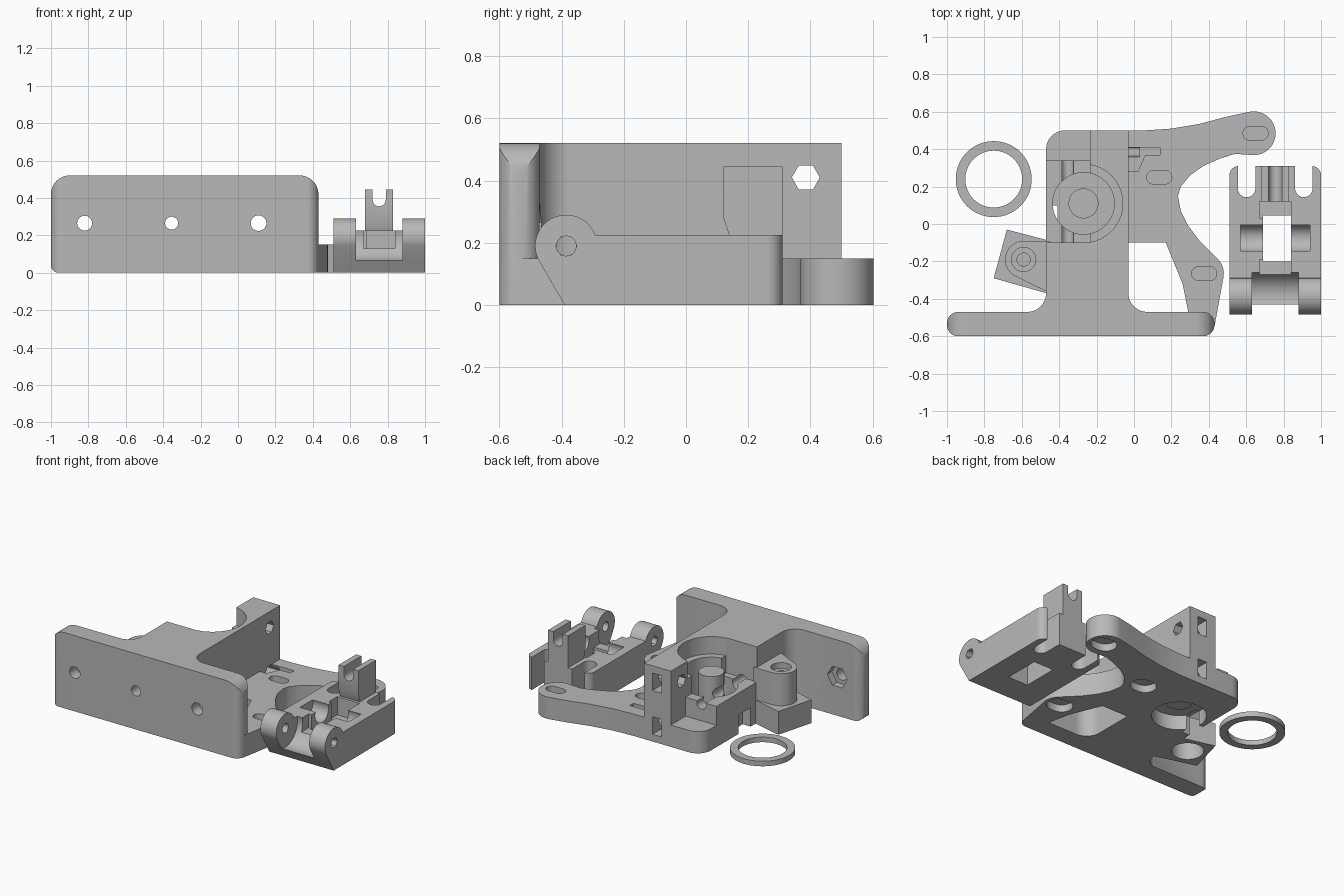
import bpy, bmesh, math
from mathutils import Vector

cube = bpy.data.objects.get("Cube")
if cube:
    bpy.data.objects.remove(cube, do_unlink=True)

gray = bpy.data.materials.new("plain gray")
gray.use_nodes = True
gray.diffuse_color = (0.48, 0.48, 0.48, 1)
gray.node_tree.nodes["Principled BSDF"].inputs["Base Color"].default_value = (0.48, 0.48, 0.48, 1)


def arc(u, v, r, a0, a1, n=10):
    """Points on an arc, angles in degrees."""
    steps = [math.radians(a0 + (a1 - a0) * i / n) for i in range(n + 1)]
    return [(u + r * math.cos(a), v + r * math.sin(a)) for a in steps]


def ring(u, v, r, n=40):
    return arc(u, v, r, 0, 360, n)[:-1]


def hexagon(u, v, r):
    return ring(u, v, r, 6)


def rounded(u0, u1, v0, v1, radii):
    """Rectangle with corner radii: low-low, high-low, high-high, low-high."""
    pts = []
    corners = [(u0, v0, 1, 1), (u1, v0, -1, 1), (u1, v1, -1, -1), (u0, v1, 1, -1)]
    for i, (u, v, su, sv) in enumerate(corners):
        r = radii[i]
        if r:
            pts += arc(u + su * r, v + sv * r, r, 180 + 90 * i, 270 + 90 * i)
        else:
            pts.append((u, v))
    return pts


def capsule(u, v, length, r):
    h = length / 2 - r
    return arc(u + h, v, r, -90, 90) + arc(u - h, v, r, 90, 270)


def prism(name, pts, lo, hi, axis="z"):
    """Extrude a profile along an axis."""
    place = {"x": lambda u, v, w: (w, u, v),
             "y": lambda u, v, w: (u, w, v),
             "z": lambda u, v, w: (u, v, w)}[axis]
    bm = bmesh.new()
    face = bm.faces.new([bm.verts.new(place(u, v, lo)) for u, v in pts])
    new = bmesh.ops.extrude_face_region(bm, geom=[face])["geom"]
    shift = Vector(place(0, 0, hi - lo))
    bmesh.ops.translate(bm, vec=shift, verts=[g for g in new if isinstance(g, bmesh.types.BMVert)])
    bmesh.ops.recalc_face_normals(bm, faces=bm.faces)
    mesh = bpy.data.meshes.new(name)
    bm.to_mesh(mesh)
    bm.free()
    mesh.materials.append(gray)
    obj = bpy.data.objects.new(name, mesh)
    bpy.context.collection.objects.link(obj)
    return obj


def box(x0, x1, y0, y1, z0, z1):
    return prism("block", [(x0, y0), (x1, y0), (x1, y1), (x0, y1)], z0, z1)


def combine(obj, others, operation):
    """Apply booleans one by one and remove the tools."""
    for other in others:
        mod = obj.modifiers.new("join", "BOOLEAN")
        mod.operation, mod.object, mod.solver = operation, other, "EXACT"
        graph = bpy.context.evaluated_depsgraph_get()
        mesh = bpy.data.meshes.new_from_object(obj.evaluated_get(graph))
        obj.modifiers.clear()
        obj.data = mesh
        bpy.data.objects.remove(other, do_unlink=True)
    return obj


def finish(obj):
    bpy.ops.object.select_all(action="DESELECT")
    obj.select_set(True)
    bpy.context.view_layer.objects.active = obj
    bpy.ops.object.shade_smooth_by_angle(angle=math.radians(30))


# Mounting plate, rounded both in elevation and in plan
body = prism("extruder_body", rounded(-1, 0.43, 0, 0.52, (0.04, 0, 0.1, 0.1)), -0.6, -0.47, "y")
combine(body, [prism("plan", rounded(-1, 0.43, -0.6, -0.47, (0.06,) * 4), -0.1, 0.7)], "INTERSECT")

# Central wall with fillets running into the plate
wall = prism("wall", [(-0.6, -0.5)] + arc(-0.57, -0.37, 0.1, -90, 0) + arc(-0.37, 0.4, 0.1, 180, 90)
             + [(-0.03, 0.5)] + arc(0.07, -0.37, 0.1, 180, 270) + [(0.1, -0.5)], 0, 0.52)
combine(wall, [box(-0.6, -0.235, 0.34, 0.6, 0.15, 0.6),
               box(-0.6, -0.235, -0.1, 0.36, 0.28, 0.6),
               prism("recess", ring(-0.27, 0.11, 0.21), 0.4, 0.6),
               prism("bore", ring(-0.27, 0.11, 0.165), 0.12, 0.6),
               prism("lower_bore", ring(-0.27, 0.11, 0.17), -0.1, 0.1),
               box(-0.55, -0.41, -0.03, 0.1, -0.1, 0.13)], "DIFFERENCE")

# Flat arm with two lobes and a strut back to the plate
arm = prism("arm", [(-0.1, 0.5), (0.05, 0.5), (0.2, 0.51), (0.35, 0.535), (0.5, 0.575)]
            + arc(0.64, 0.485, 0.117, 105, -100, 24)
            + [(0.54, 0.375), (0.46, 0.35), (0.37, 0.31), (0.3, 0.26), (0.25, 0.2), (0.235, 0.15),
               (0.25, 0.07), (0.29, -0.01), (0.35, -0.09)]
            + arc(0.37, -0.265, 0.11, 50, -10) + [(0.43, -0.55), (0.3, -0.55),
               (0.29, -0.47), (0.26, -0.32), (0.17, -0.1), (-0.1, -0.1)], 0, 0.15)

# Screw tab with a tilted foot and round boss
foot = prism("foot", [(-0.75, -0.29), (-0.45, -0.375), (-0.45, -0.09), (-0.68, -0.03)], 0, 0.16)
boss = prism("boss", arc(-0.59, -0.19, 0.1, 90, 240) + [(-0.45, -0.37), (-0.45, -0.09)], 0, 0.38)
pillar = prism("pillar", ring(-0.27, 0.11, 0.08), 0.09, 0.38)
combine(body, [wall, arm, foot, boss, pillar], "UNION")

cuts = [prism("boss_sink", ring(-0.59, -0.19, 0.065), 0.34, 0.5),
        prism("boss_hole", ring(-0.59, -0.19, 0.035), 0.15, 0.5),
        prism("foot_pocket", ring(-0.59, -0.19, 0.1), -0.1, 0.13)]
# Adjustment slots with round pockets underneath
for x, y in [(0.65, 0.485), (0.135, 0.25), (0.375, -0.265)]:
    cuts += [prism("slot", capsule(x, y, 0.135, 0.037), 0.06, 0.3),
             prism("pocket", capsule(x, y, 0.17, 0.07), -0.1, 0.05)]
# Plate holes, with nut recesses on the two outer ones
for x, r, depth in [(-0.82, 0.04, -0.3), (-0.355, 0.035, 0.7), (0.11, 0.042, -0.3)]:
    cuts.append(prism("plate_hole", ring(x, 0.265, r, 20), -0.7, depth, "y"))
    if depth < 0:
        cuts.append(prism("nut_recess", hexagon(x, 0.265, 0.075), -0.52, -0.4, "y"))
# Cross holes and nut slots in the tall block
for z in (0.41, 0.11):
    cuts += [prism("cross_hole", hexagon(0.385, z, 0.045), -0.4, 0.03, "x"),
             box(-0.165, -0.095, 0.33, 0.6, z - 0.06, z + 0.06)]
cuts.append(prism("notch", [(-0.03, 0.28), (0.02, 0.28), (0.06, 0.37), (0.14, 0.37), (0.14, 0.41),
                            (-0.03, 0.41)], 0.08, 0.3))
combine(body, cuts, "DIFFERENCE")
finish(body)

# Hinged clamp: side profile, limited to a plan with rounded back corners
clamp = prism("hinged_clamp", arc(-0.385, 0.19, 0.1, 20, 205, 24) + [(-0.39, 0), (0.31, 0),
                                                                   (0.31, 0.225), (-0.29, 0.225)], 0.51, 1, "x")
combine(clamp, [prism("plan", rounded(0.51, 1, -0.6, 0.31, (0, 0, 0.05, 0.05)), -0.1, 0.6)], "INTERSECT")
post = prism("post", [(0.14, 0.1), (0.31, 0.1), (0.31, 0.445), (0.12, 0.445), (0.12, 0.28), (0.14, 0.22)],
             0.68, 0.83, "x")
combine(clamp, [post], "UNION")
cuts = [prism("hinge_gap", ring(-0.385, 0.19, 0.13), 0.63, 0.88, "x"),
        prism("hinge_hole", ring(-0.385, 0.19, 0.032, 20), 0.4, 1.1, "x"),
        prism("axle_trough", ring(-0.075, 0.2, 0.073), 0.57, 0.94, "x"),
        box(0.69, 0.84, -0.2, 0.045, -0.1, 0.4),
        box(0.67, 0.84, -0.33, -0.19, 0.13, 0.4),
        box(0.67, 0.84, 0.03, 0.12, 0.1, 0.4),
        prism("filament_groove", arc(0.755, 0.39, 0.035, 180, 360) + [(0.79, 0.6), (0.72, 0.6)], 0, 0.5, "y")]
for x in (0.602, 0.908):
    cuts.append(prism("spring_slot", arc(x, 0.19, 0.047, 180, 360) + [(x + 0.047, 0.5), (x - 0.047, 0.5)],
                      -0.1, 0.5))
for x0, x1 in [(0.4, 0.54), (0.97, 1.1)]:
    cuts.append(prism("nut_recess", hexagon(-0.385, 0.19, 0.034), x0, x1, "x"))
combine(clamp, cuts, "DIFFERENCE")
finish(clamp)

# Loose spacer ring
spacer = prism("spacer_ring", ring(-0.75, 0.24, 0.203, 64), 0, 0.035)
combine(spacer, [prism("opening", ring(-0.75, 0.24, 0.152, 64), -0.1, 0.2)], "DIFFERENCE")
finish(spacer)
